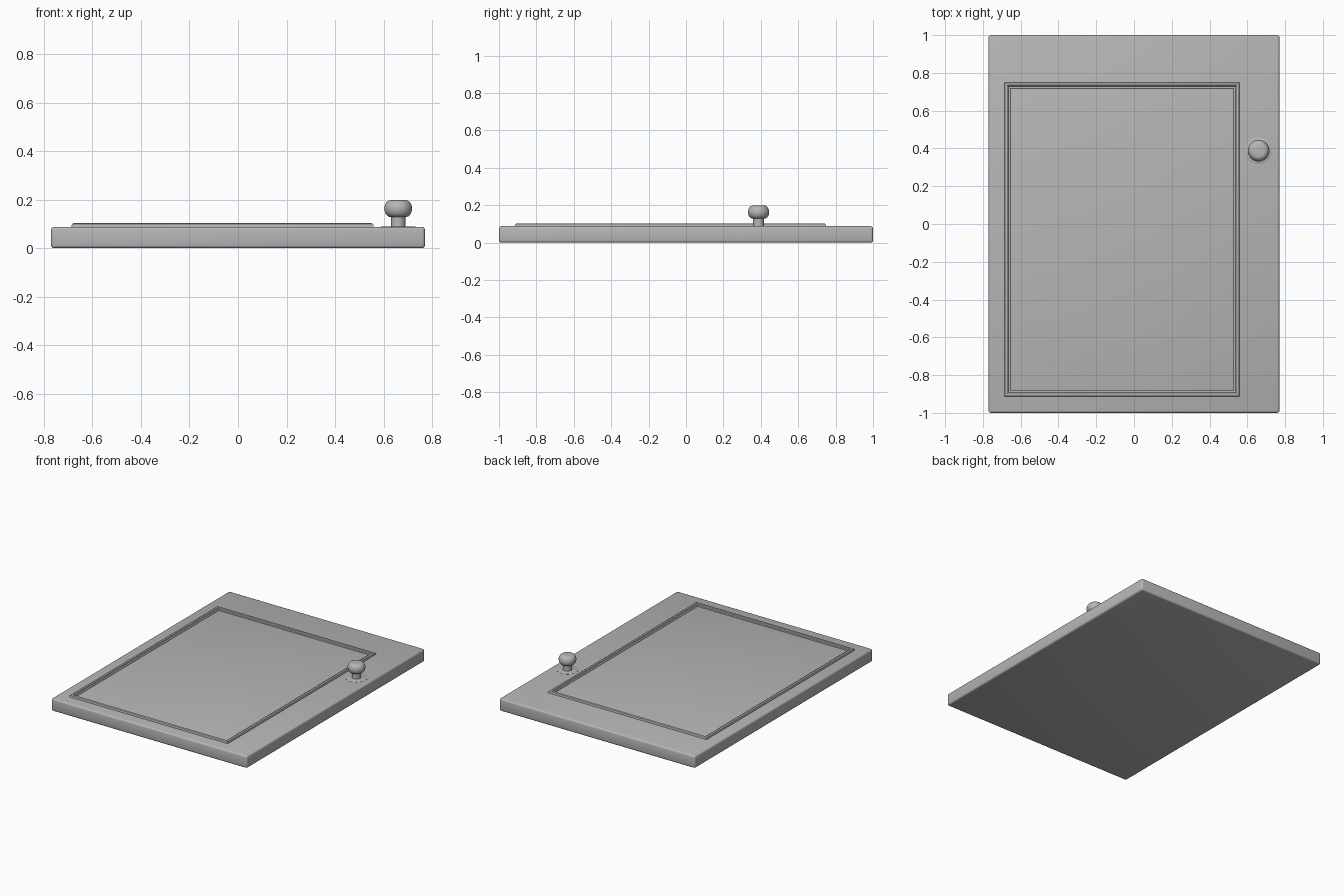
import bpy, bmesh, math
from mathutils import Vector

if "Cube" in bpy.data.objects:
    bpy.data.objects.remove(bpy.data.objects["Cube"])

SLAB_TOP = 0.088

GREY = bpy.data.materials.new("mid_grey")
GREY.diffuse_color = (0.47, 0.47, 0.47, 1)
GREY.use_nodes = True
GREY.node_tree.nodes["Principled BSDF"].inputs["Base Color"].default_value = GREY.diffuse_color


def finish(name, bm, angle=30):
    bmesh.ops.recalc_face_normals(bm, faces=bm.faces[:])
    mesh = bpy.data.meshes.new(name)
    bm.to_mesh(mesh)
    bm.free()
    mesh.materials.append(GREY)
    ob = bpy.data.objects.new(name, mesh)
    bpy.context.collection.objects.link(ob)
    bpy.ops.object.select_all(action='DESELECT')
    ob.select_set(True)
    bpy.context.view_layer.objects.active = ob
    bpy.ops.object.shade_smooth_by_angle(angle=math.radians(angle))
    return ob


def rect_moulding(name, x0, x1, y0, y1, profile):
    """Sweep (inset, height) points round a mitred rectangle."""
    bm = bmesh.new()
    loops = [[bm.verts.new((x, y, h)) for x, y in
              ((x0 + d, y0 + d), (x1 - d, y0 + d), (x1 - d, y1 - d), (x0 + d, y1 - d))]
             for d, h in profile]
    for a, b in zip(loops, loops[1:] + loops[:1]):
        for i in range(4):
            j = (i + 1) % 4
            bm.faces.new((a[i], a[j], b[j], b[i]))
    return finish(name, bm)


def lathe(name, centre, profile, steps=48):
    """Spin (radius, height) points about a vertical axis."""
    bm = bmesh.new()
    vs = [bm.verts.new((centre[0] + r, centre[1], z)) for r, z in profile]
    edges = [bm.edges.new(p) for p in zip(vs, vs[1:])]
    bmesh.ops.spin(bm, geom=vs + edges, cent=Vector((*centre, 0)), axis=(0, 0, 1),
                   angle=math.tau, steps=steps, use_duplicate=False)
    bmesh.ops.remove_doubles(bm, verts=bm.verts[:], dist=1e-5)
    return finish(name, bm, 40)


# Door slab with softened edges
bm = bmesh.new()
bmesh.ops.create_cube(bm, size=1)
for v in bm.verts:
    v.co = (v.co.x * 1.54, v.co.y * 2, (v.co.z + 0.5) * SLAB_TOP)
bmesh.ops.bevel(bm, geom=bm.edges[:], offset=0.012, segments=3, profile=0.5,
                affect='EDGES')
finish("door_slab", bm)

# Raised rectangular trim: rounded outer bead, then a lower inner step
z = SLAB_TOP
rect_moulding("panel_trim", -0.686, 0.559, -0.914, 0.749,
              [(0, z - 0.004), (0, z + 0.005), (0.003, z + 0.012), (0.009, z + 0.015),
               (0.014, z + 0.015), (0.019, z + 0.012), (0.022, z + 0.005),
               (0.029, z + 0.005), (0.032, z + 0.003), (0.033, z - 0.004)])

# Knob backplate, then stem and rounded head
KNOB = (0.66, 0.388)
lathe("knob_backplate", KNOB, [(0, z - 0.003), (0.071, z - 0.003), (0.071, z + 0.001),
                               (0.069, z + 0.002), (0, z + 0.002)])
head = [(0.030 + 0.027 * math.cos(t), 0.163 + 0.035 * math.sin(t))
        for t in (math.radians(-90 + 180 * i / 14) for i in range(15))]
lathe("knob", KNOB, [(0, z), (0.029, z), (0.029, 0.128)] + head + [(0, 0.199)])
